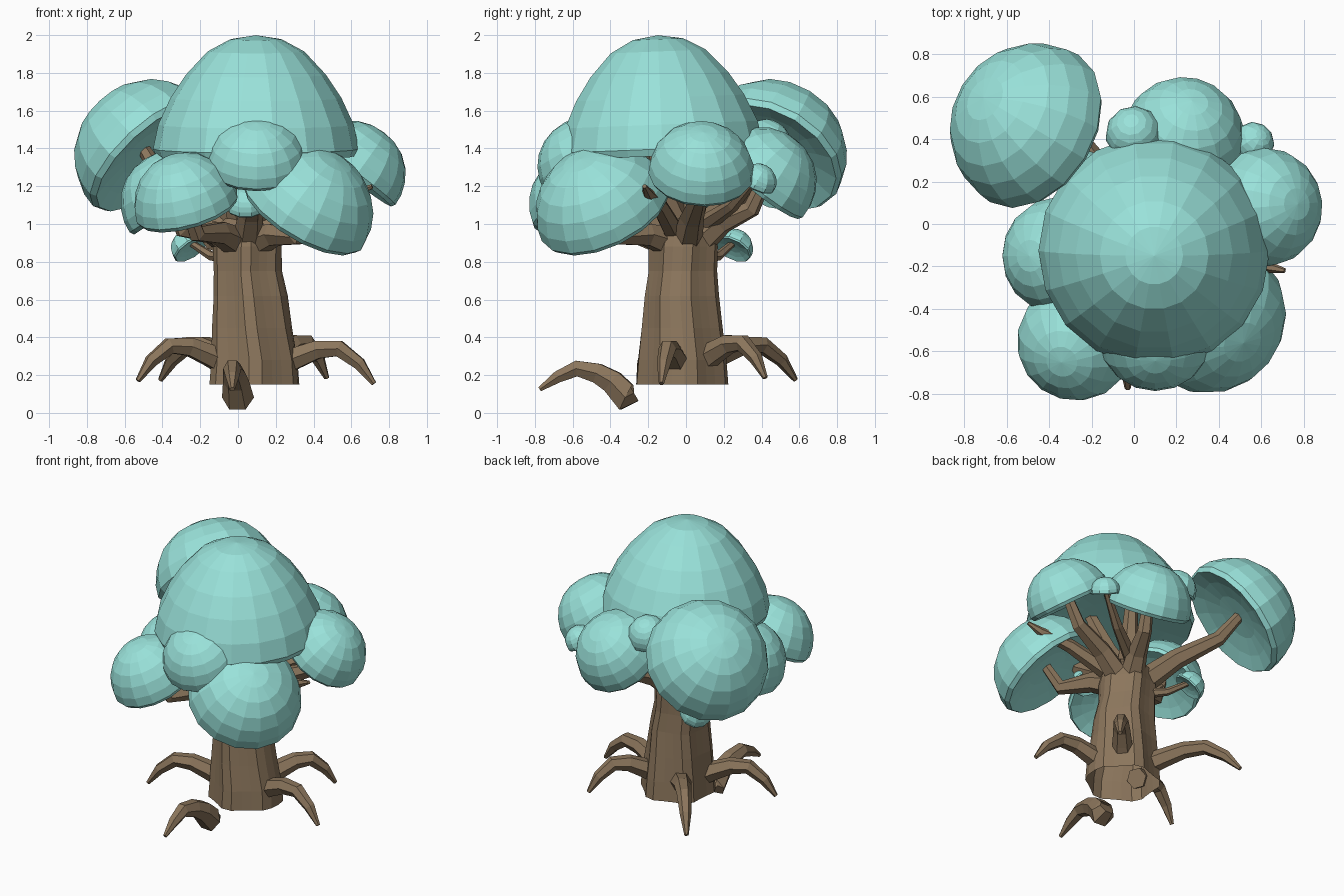
import bpy, bmesh, math
from mathutils import Vector

if "Cube" in bpy.data.objects:
    bpy.data.objects.remove(bpy.data.objects["Cube"])


def material(name, rgb):
    m = bpy.data.materials.new(name)
    m.diffuse_color = (*rgb, 1)
    m.use_nodes = True
    m.node_tree.nodes["Principled BSDF"].inputs["Base Color"].default_value = m.diffuse_color
    return m


BARK = material("brown bark", (0.26, 0.18, 0.107))
LEAF = material("teal leaves", (0.32, 0.76, 0.70))


def skin(name, rings, mat, open_start=False):
    """Join equal-length rings of points into a flat-shaded body."""
    bm = bmesh.new()
    loops = [[bm.verts.new(p) for p in ring] for ring in rings]
    n = len(loops[0])
    for a, b in zip(loops, loops[1:]):
        for i in range(n):
            j = (i + 1) % n
            bm.faces.new((a[i], a[j], b[j], b[i]))
    if not open_start:
        bm.faces.new(loops[0])
    bm.faces.new(loops[-1])
    bmesh.ops.remove_doubles(bm, verts=bm.verts, dist=1e-4)
    bmesh.ops.recalc_face_normals(bm, faces=bm.faces)
    me = bpy.data.meshes.new(name)
    bm.to_mesh(me)
    bm.free()
    me.materials.append(mat)
    ob = bpy.data.objects.new(name, me)
    bpy.context.collection.objects.link(ob)
    return ob


def tube(name, pts, radii, sides=6):
    """Tapered low-poly limb through the given points."""
    pts = [Vector(p) for p in pts]
    rings = []
    for k, (p, r) in enumerate(zip(pts, radii)):
        d = pts[min(k + 1, len(pts) - 1)] - pts[max(k - 1, 0)]
        side = Vector((0, 0, 1)).cross(d)
        side = side.normalized() if side.length > 1e-5 else Vector((1, 0, 0))
        up = d.normalized().cross(side)
        rings.append([p + r * (math.cos(t) * side + math.sin(t) * up)
                      for t in (2 * math.pi * i / sides for i in range(sides))])
    return skin(name, rings, BARK)


# dome outline (radius, height), apex to rim, then the shallow underside
ROUND = [(0.001, 1), (.27, .97), (.52, .87), (.74, .69), (.89, .47),
         (.98, .22), (1, 0), (.95, -.08), (.7, .0), (.4, .06), (.001, .08)]
TALL = [(0.001, 1), (.25, .965), (.47, .86), (.68, .66), (.83, .46),
        (.95, .23), (1, .02), (.97, -.04), (.7, .0), (.4, .04), (.001, .05)]


def dome(name, centre, axis, r, h, outline=ROUND, sides=16):
    q = Vector(axis).to_track_quat('Z', 'Y')
    c = Vector(centre)
    rings = [[c + q @ Vector((r * a * math.cos(t), r * a * math.sin(t), h * b))
              for t in (2 * math.pi * i / sides for i in range(sides))]
             for a, b in outline]
    return skin(name, rings, LEAF)


# trunk with vertical ridges, open underneath
rings = []
for z, r, cx, cy in [(.15, .238, .08, -.02), (.28, .228, .08, -.02),
                     (.45, .21, .07, -.02), (.62, .193, .065, -.02),
                     (.75, .178, .05, -.015), (.88, .18, .045, -.015),
                     (.98, .165, .04, -.01), (1.03, .11, .04, -.01)]:
    ring = []
    for i in range(22):
        t = 2 * math.pi * i / 22 + .06 * math.sin(z * 7)
        k = r * (1.03 if i % 4 < 2 else .93)
        ring.append((cx + k * math.cos(t), cy + k * math.sin(t), z))
    rings.append(ring)
skin("trunk", rings, BARK, open_start=True)

# arched roots: distance along, rise and thickness are shared
ARCH = [(0, 0, .07), (.14, .03, .064), (.38, .075, .055), (.62, .08, .048),
        (.84, 0, .037), (1, -.105, .014)]


def root(name, start, tip):
    s, e = Vector(start), Vector(tip)
    pts = []
    for f, dz, _ in ARCH:
        p = s.lerp(e, f)
        p.z = s.z + dz
        pts.append(p)
    tube(name, pts, [a[2] for a in ARCH])


for k, (tip, z) in enumerate([((.72, -.13), .26), ((.47, .42), .29),
                              ((-.41, .58), .28), ((-.53, -.25), .275)]):
    c = Vector((.07, -.02, z))
    d = Vector((*tip, z)) - c
    root(f"root_{k + 1}", c + d.normalized() * .17, (*tip, z))

# loose front root with its blunt end
tube("front_root", [(0, -.275, .105), (0, -.315, .082), (-.01, -.39, .165),
                    (-.02, -.47, .21), (-.03, -.58, .235), (-.03, -.68, .19),
                    (-.03, -.775, .125)],
     [.055, .085, .07, .06, .048, .036, .014])

# leaf canopies: name, rim centre, axis, radius, height
CANOPY = [
    ("back_left", (-.47, .45, 1.37), (-.63, .38, .68), .405, .38),
    ("right", (.61, .08, 1.27), (.60, .05, .80), .28, .27),
    ("front_right", (.35, -.43, 1.07), (.48, -.38, .79), .37, .345),
    ("front_left", (-.27, -.55, 1.09), (-.25, -.35, .90), .28, .29),
    ("front_middle", (.10, -.52, 1.32), (0, -.50, .86), .27, .25),
    ("left", (-.34, -.15, 1.11), (-.55, 0, .83), .28, .28),
    ("back", (.23, .40, 1.22), (.15, .62, .77), .29, .29),
]
for name, c, axis, r, h in CANOPY:
    dome(name + "_canopy", c, axis, r, h)
    # branch carrying the canopy, bending up near its end
    c, a = Vector(c), Vector(axis).normalized()
    flat = Vector((c.x - .04, c.y + .01, 0)).normalized()
    foot = Vector((.04, -.01, .90)) + flat * .08
    end = c + a * h * .15
    knee = foot.lerp(end, .78)
    knee.z = min(knee.z, c.z - .12) - .02
    tube(name + "_branch",
         [foot, foot.lerp(knee, .45) + Vector((0, 0, .03)), knee, end],
         [.085, .066, .048, .034])

dome("main_canopy", (.095, -.125, 1.385), (0, -.04, 1), .545, .615, TALL, 18)
for k, (x, y) in enumerate([(.2, -.2), (-.1, -.15), (.12, .12)]):
    tube(f"main_branch_{k + 1}",
         [(.04 + .05 * x, -.01, .92), (.5 * x + .03, .5 * y, 1.15), (x, y, 1.43)],
         [.08, .06, .04])

# small leaf tufts
for k, (c, axis, r) in enumerate([
        ((0, .42, 1.42), (-.1, .5, .85), .135),
        ((.56, .38, 1.22), (.4, .4, .8), .10),
        ((-.25, .25, .87), (-.5, .4, .75), .105),
        ((.04, -.42, 1.09), (0, -.5, .85), .105)]):
    dome(f"leaf_tuft_{k + 1}", c, axis, r, r, sides=10)

# thin twigs
tube("tuft_twig", [(-.04, .08, .82), (-.14, .17, .83), (-.25, .25, .90)],
     [.035, .026, .018])
tube("left_twig", [(-.05, 0, .86), (-.15, .02, .89), (-.22, .02, .97)],
     [.035, .026, .012])
tube("back_right_twig", [(.1, .1, 1.0), (.35, .25, 1.1), (.56, .38, 1.25)],
     [.05, .035, .02])
tube("right_twig", [(.12, -.06, .95), (.42, -.14, 1.10), (.62, -.2, 1.16),
                    (.71, -.22, 1.2)], [.06, .045, .03, .012])
